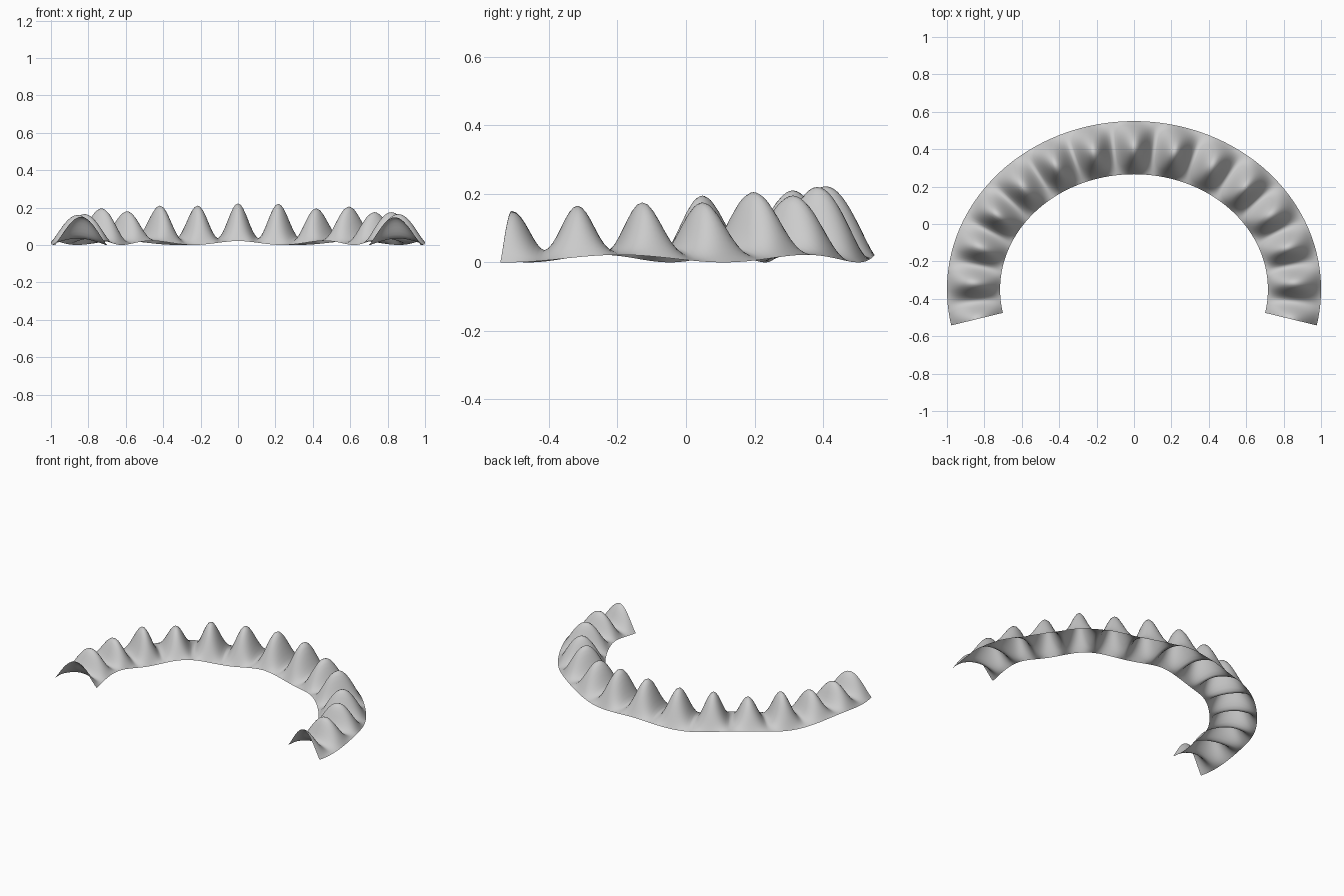
import bpy
import bmesh
import math

cube = bpy.data.objects.get("Cube")
if cube:
    bpy.data.objects.remove(cube, do_unlink=True)

# Ridge heights from the middle of the arch out to each end
LEFT_HEIGHTS = [0.222, 0.22, 0.195, 0.205, 0.175, 0.175, 0.165, 0.148]
RIGHT_HEIGHTS = [0.222, 0.21, 0.21, 0.18, 0.195, 0.165, 0.16, 0.15]
RIDGES = 7            # ridges on each side of the middle one
STEP = 0.2545         # angle between ridges
ALONG, ACROSS = 16, 24
SEMI_X, SEMI_Y, CENTRE_Y = 0.858, 0.758, -0.35
HALF_WIDTH = 0.142


def ridge_height(i):
    """Smoothly blended ridge height at ridge position i."""
    heights = LEFT_HEIGHTS if i >= 0 else RIGHT_HEIGHTS
    a = min(int(abs(i)), RIDGES - 1)
    f = abs(i) - a
    f = f * f * (3 - 2 * f)
    return heights[a] * (1 - f) + heights[a + 1] * f


def sheet_point(i, v):
    """Point at ridge position i, v from -1 (inner) to 1 (outer)."""
    t = i * STEP
    nx, ny = math.sin(t) / SEMI_X, math.cos(t) / SEMI_Y
    length = math.hypot(nx, ny)
    x = SEMI_X * math.sin(t) + HALF_WIDTH * v * nx / length
    y = CENTRE_Y + SEMI_Y * math.cos(t) + HALF_WIDTH * v * ny / length
    # gently waving rim, round arch across, bell-shaped ridges with creased valleys
    rim = 0.011 + 0.011 * math.cos(2 * math.pi * (abs(i) - 5.5) / 2.8)
    arch = math.cos(math.pi * v / 2) ** 1.15
    c = abs(math.cos(math.pi * i))
    wave = 0.9 * c * c + 0.1 * c
    top = 0.035 + (ridge_height(i) - 0.035) * wave
    return x, y, rim + (top - rim) * arch


# Ridged open sheet
bm = bmesh.new()
rows = []
for k in range(-RIDGES * ALONG, RIDGES * ALONG + 1):
    rows.append([bm.verts.new(sheet_point(k / ALONG, 2 * j / ACROSS - 1))
                 for j in range(ACROSS + 1)])
for a, b in zip(rows, rows[1:]):
    for j in range(ACROSS):
        bm.faces.new((a[j], b[j], b[j + 1], a[j + 1]))
bm.normal_update()
for face in bm.faces:
    face.smooth = True
    if face.normal.z < 0:
        face.normal_flip()
mesh = bpy.data.meshes.new("ridged_arch")
bm.to_mesh(mesh)
bm.free()
arch_object = bpy.data.objects.new("ridged_arch", mesh)
bpy.context.collection.objects.link(arch_object)

# Plain grey material
grey = bpy.data.materials.new("light_grey")
grey.use_nodes = True
colour = (0.6, 0.6, 0.6, 1)
grey.diffuse_color = colour
grey.node_tree.nodes["Principled BSDF"].inputs["Base Color"].default_value = colour
mesh.materials.append(grey)
